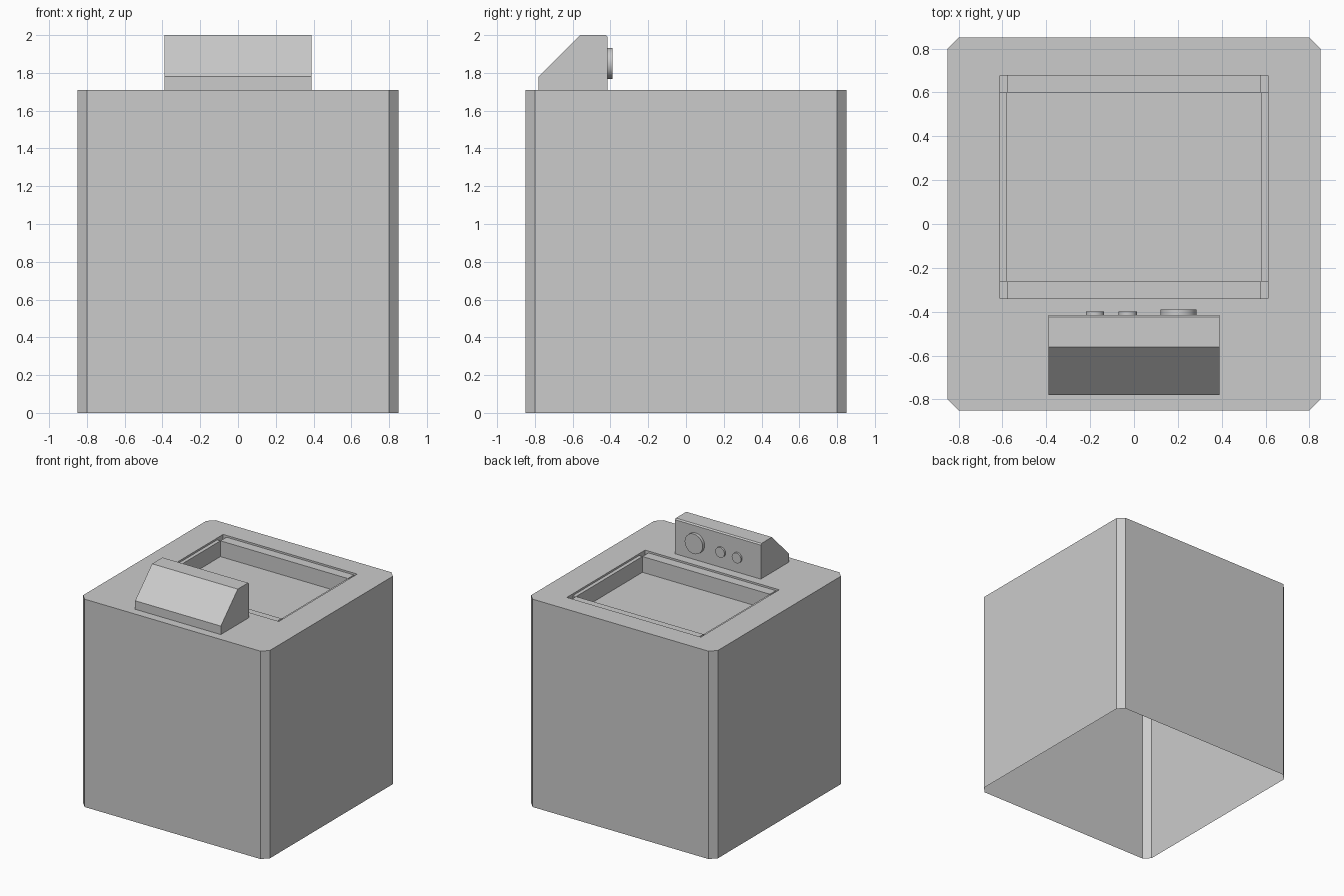
import bpy, bmesh, math

if "Cube" in bpy.data.objects:
    bpy.data.objects.remove(bpy.data.objects["Cube"])

TOP, HALF, CUT = 1.71, 0.85, 0.05      # cabinet height, half width, corner cut


def finish(name, bm):
    bmesh.ops.remove_doubles(bm, verts=bm.verts, dist=0.0005)
    bmesh.ops.recalc_face_normals(bm, faces=bm.faces)
    me = bpy.data.meshes.new(name)
    bm.to_mesh(me)
    bm.free()
    ob = bpy.data.objects.new(name, me)
    bpy.context.collection.objects.link(ob)
    return ob


def face(bm, *pts):
    return bm.faces.new([bm.verts.new(p) for p in pts])


# Cabinet: octagonal shell with open bottom and stepped well in the top
bm = bmesh.new()
a, b = HALF, HALF - CUT
ring = [(b, -a), (a, -b), (a, b), (b, a), (-b, a), (-a, b), (-a, -b), (-b, -a)]
for i in range(8):
    p, q = ring[i], ring[(i + 1) % 8]
    face(bm, (*p, 0), (*q, 0), (*q, TOP), (*p, TOP))

# Well layout: thin shallow ledges on four sides, deep middle and corner pits
xs = [-0.61, -0.58, 0.58, 0.61]
ys = [-0.34, -0.262, 0.60, 0.678]
DEEP, LEDGE = TOP - 0.145, TOP - 0.015


def height(i, j):
    if not (0 <= i < 3 and 0 <= j < 3):
        return TOP
    return LEDGE if (i == 1) != (j == 1) else DEEP


# Cabinet top around the well
inner = [(xs[3], ys[0]), (xs[3], ys[3]), (xs[0], ys[3]), (xs[0], ys[0])]
for k in range(4):
    p, q = inner[k], inner[(k + 1) % 4]
    o1, o2, o0 = ring[2 * k + 1], ring[(2 * k + 2) % 8], ring[2 * k]
    face(bm, (*o1, TOP), (*o2, TOP), (*q, TOP), (*p, TOP))
    face(bm, (*o0, TOP), (*o1, TOP), (*p, TOP))

# Well floors and the walls between levels
for i in range(3):
    for j in range(3):
        h = height(i, j)
        face(bm, (xs[i], ys[j], h), (xs[i + 1], ys[j], h),
             (xs[i + 1], ys[j + 1], h), (xs[i], ys[j + 1], h))
        edges = [((i - 1, j), (xs[i], ys[j + 1]), (xs[i], ys[j])),
                 ((i + 1, j), (xs[i + 1], ys[j]), (xs[i + 1], ys[j + 1])),
                 ((i, j - 1), (xs[i], ys[j]), (xs[i + 1], ys[j])),
                 ((i, j + 1), (xs[i + 1], ys[j + 1]), (xs[i], ys[j + 1]))]
        for cell, p, q in edges:
            n = height(*cell)
            if n > h:
                face(bm, (*p, h), (*q, h), (*q, n), (*p, n))
finish("cabinet", bm)


def prism(name, profile, half_x):
    bm = bmesh.new()
    f = face(bm, *[(-half_x, y, z) for y, z in profile])
    ext = bmesh.ops.extrude_face_region(bm, geom=[f])
    bmesh.ops.translate(bm, vec=(2 * half_x, 0, 0),
                        verts=[v for v in ext["geom"] if isinstance(v, bmesh.types.BMVert)])
    return finish(name, bm)


# Control housing with sloped front and a slightly raised face
prism("control_housing", [(-0.78, TOP), (-0.78, 1.78), (-0.56, 2.0), (-0.425, 2.0),
                          (-0.415, 1.99), (-0.415, TOP)], 0.39)

# Dial and two buttons facing the back
for name, x, z, r, y_end in [("dial", 0.203, 1.85, 0.082, -0.39),
                             ("button_inner", -0.028, 1.838, 0.042, -0.40),
                             ("button_outer", -0.178, 1.832, 0.042, -0.40)]:
    y0 = -0.43
    bpy.ops.mesh.primitive_cylinder_add(vertices=32, radius=r, depth=y_end - y0,
                                        location=(x, (y0 + y_end) / 2, z),
                                        rotation=(math.pi / 2, 0, 0))
    bpy.context.object.name = name
    bpy.ops.object.shade_smooth_by_angle()
